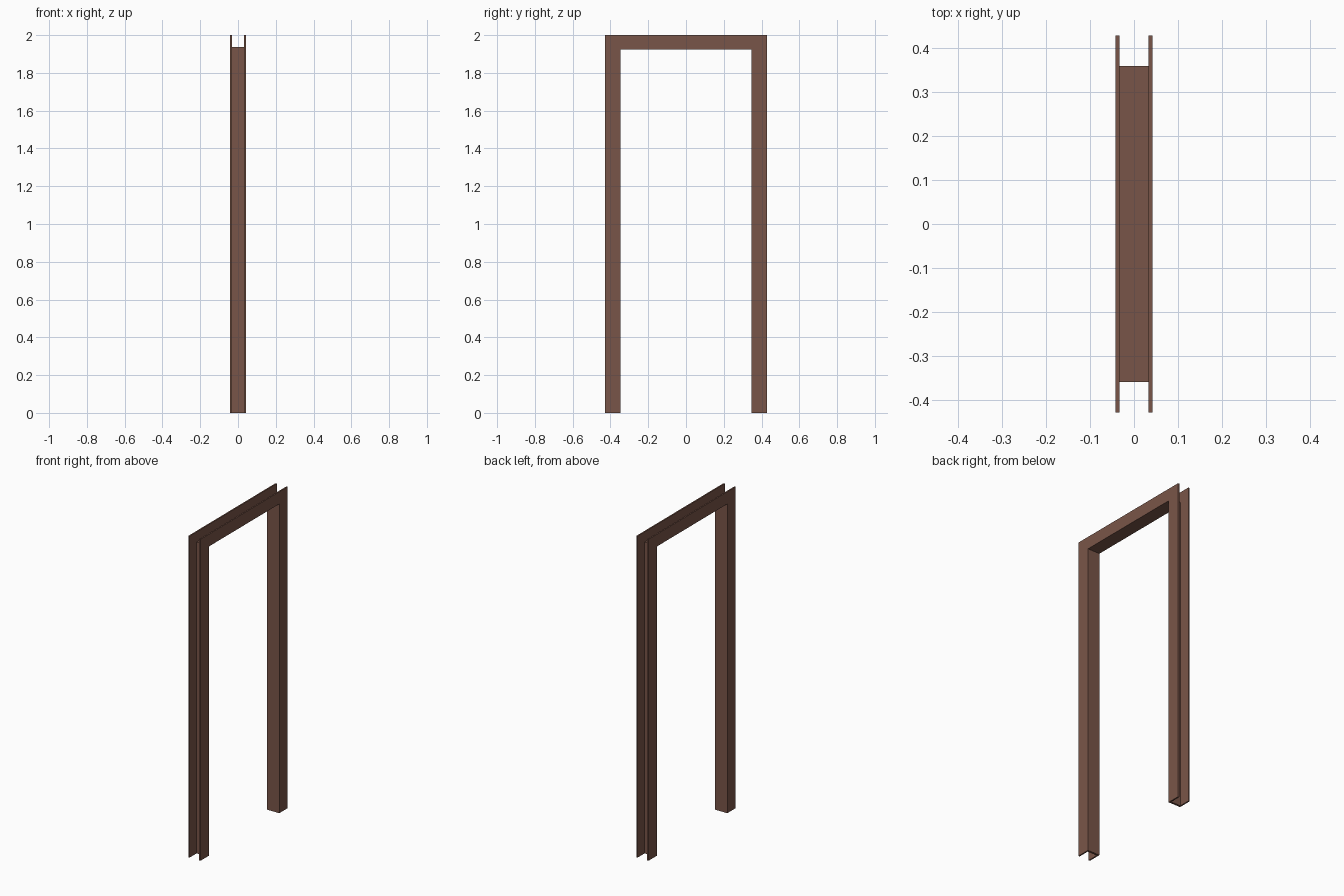
import bpy
import bmesh

if "Cube" in bpy.data.objects:
    bpy.data.objects.remove(bpy.data.objects["Cube"])

brown = bpy.data.materials.new("brown wood")
brown.diffuse_color = (0.191, 0.091, 0.065, 1.0)
brown.use_nodes = True
brown.node_tree.nodes["Principled BSDF"].inputs["Base Color"].default_value = brown.diffuse_color

INNER_Y, INNER_Z = 0.3465, 1.924   # door opening
HALF_Y, TOP_Z = 0.4285, 2.0        # outer edge of the trim
LINING = 0.0125                    # lining board thickness
HALF_X, TRIM = 0.0415, 0.0085      # frame depth and trim thickness


def arch(name, out_y, out_z, x0, x1):
    """Upside-down U profile around the opening, extruded along x."""
    half = [(out_y, 0), (out_y, out_z), (INNER_Y, INNER_Z), (INNER_Y, 0)]
    bm = bmesh.new()
    pts = [half, [(-y, z) for y, z in half]]
    v = [[bm.verts.new((x0, y, z)) for y, z in side] for side in pts]
    # mitred legs and head
    faces = [bm.faces.new(side) for side in v]
    faces.append(bm.faces.new((v[0][1], v[1][1], v[1][2], v[0][2])))
    ext = bmesh.ops.extrude_face_region(bm, geom=faces, use_keep_orig=True)
    moved = [g for g in ext["geom"] if isinstance(g, bmesh.types.BMVert)]
    bmesh.ops.translate(bm, verts=moved, vec=(x1 - x0, 0, 0))
    bmesh.ops.recalc_face_normals(bm, faces=bm.faces)
    mesh = bpy.data.meshes.new(name)
    bm.to_mesh(mesh)
    bm.free()
    mesh.materials.append(brown)
    obj = bpy.data.objects.new(name, mesh)
    bpy.context.collection.objects.link(obj)
    return obj


# Lining boards inside the opening
arch("frame_lining", INNER_Y + LINING, INNER_Z + LINING,
     -HALF_X + TRIM, HALF_X - TRIM)

# Flat trim on both sides of the wall
arch("left_trim", HALF_Y, TOP_Z, -HALF_X, -HALF_X + TRIM)
arch("right_trim", HALF_Y, TOP_Z, HALF_X - TRIM, HALF_X)
